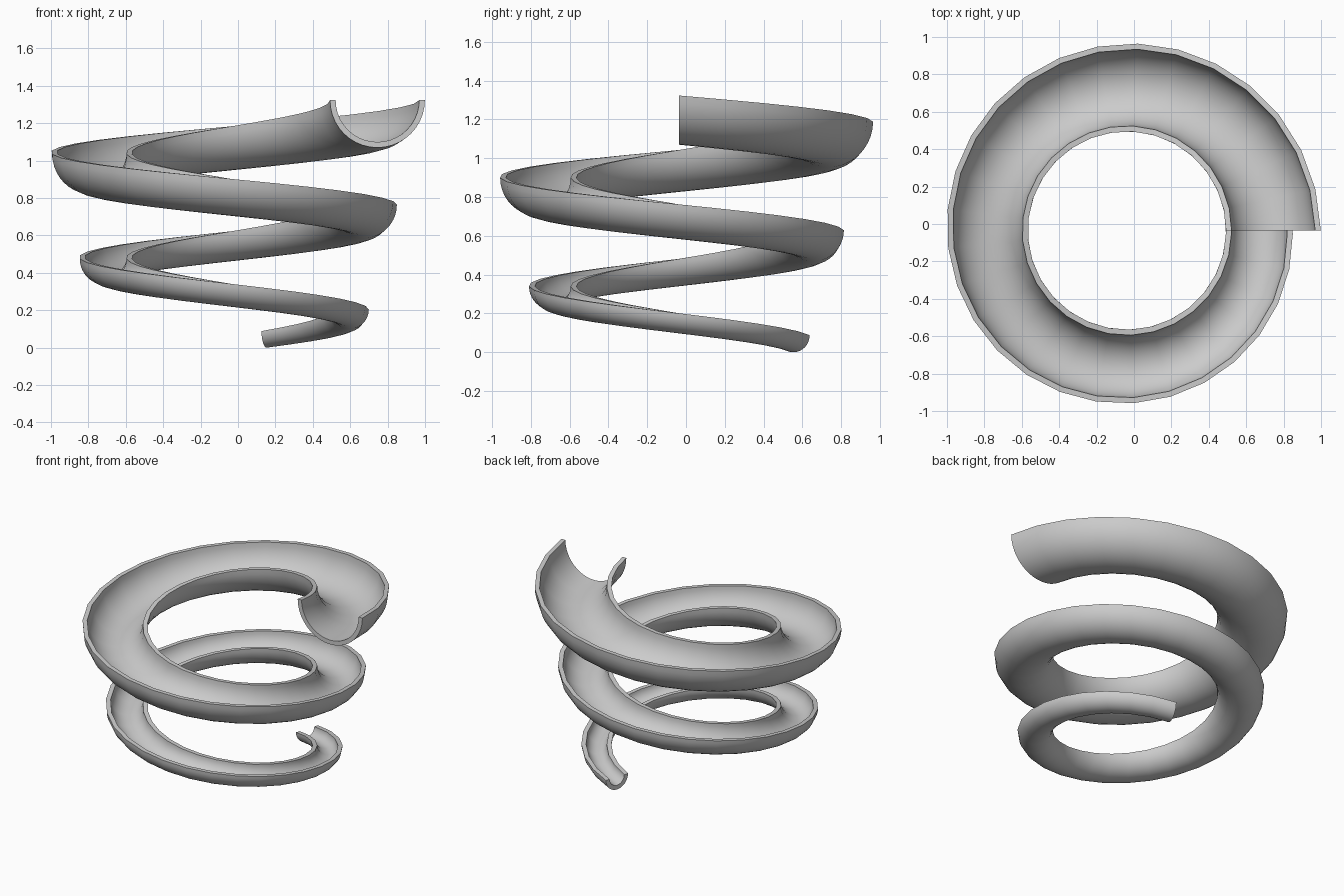
import bpy, bmesh
from math import sin, cos, pi, radians

if "Cube" in bpy.data.objects:
    bpy.data.objects.remove(bpy.data.objects["Cube"])

STEPS, ARC = 64, 20            # steps along the spiral, segments across the trough
SWEEP = radians(792)           # 2.2 turns
CX, CY = -0.038, -0.035        # spiral axis
INNER = 0.53                   # constant inner radius of the spiral
R0, R1 = 0.0885, 0.2535        # trough radius at bottom and top
Z0, Z1 = 0.0885, 1.323         # rim height at bottom and top
WALL = 0.03

bm = bmesh.new()


def section(f):
    """Closed half-ring profile of the trough at fraction f of the spiral."""
    a = SWEEP * (1 - f)
    r = R0 + (R1 - R0) * f
    z = Z0 + (Z1 - Z0) * f
    arc = [pi + pi * i / ARC for i in range(ARC + 1)]
    pts = [(r * cos(t), r * sin(t)) for t in arc]
    q = r - WALL
    pts += [(q * cos(t), q * sin(t)) for t in reversed(arc)]
    mid = INNER + r
    return [bm.verts.new((CX + (mid + u) * cos(a), CY + (mid + u) * sin(a), z + v))
            for u, v in pts]


# Sweep the growing profile upwards, clockwise
rings = [section(i / STEPS) for i in range(STEPS + 1)]
n = len(rings[0])
for a, b in zip(rings, rings[1:]):
    for j in range(n):
        k = (j + 1) % n
        bm.faces.new((a[j], a[k], b[k], b[j]))

# End faces as strips of quads between outer and inner arcs
for ring in (rings[0], rings[-1]):
    for j in range(ARC):
        bm.faces.new((ring[j], ring[j + 1], ring[n - 2 - j], ring[n - 1 - j]))

bmesh.ops.recalc_face_normals(bm, faces=bm.faces)
mesh = bpy.data.meshes.new("spiral_trough")
bm.to_mesh(mesh)
bm.free()
obj = bpy.data.objects.new("spiral_trough", mesh)
bpy.context.collection.objects.link(obj)
bpy.context.view_layer.objects.active = obj
obj.select_set(True)
bpy.ops.object.shade_smooth_by_angle(angle=radians(35))
